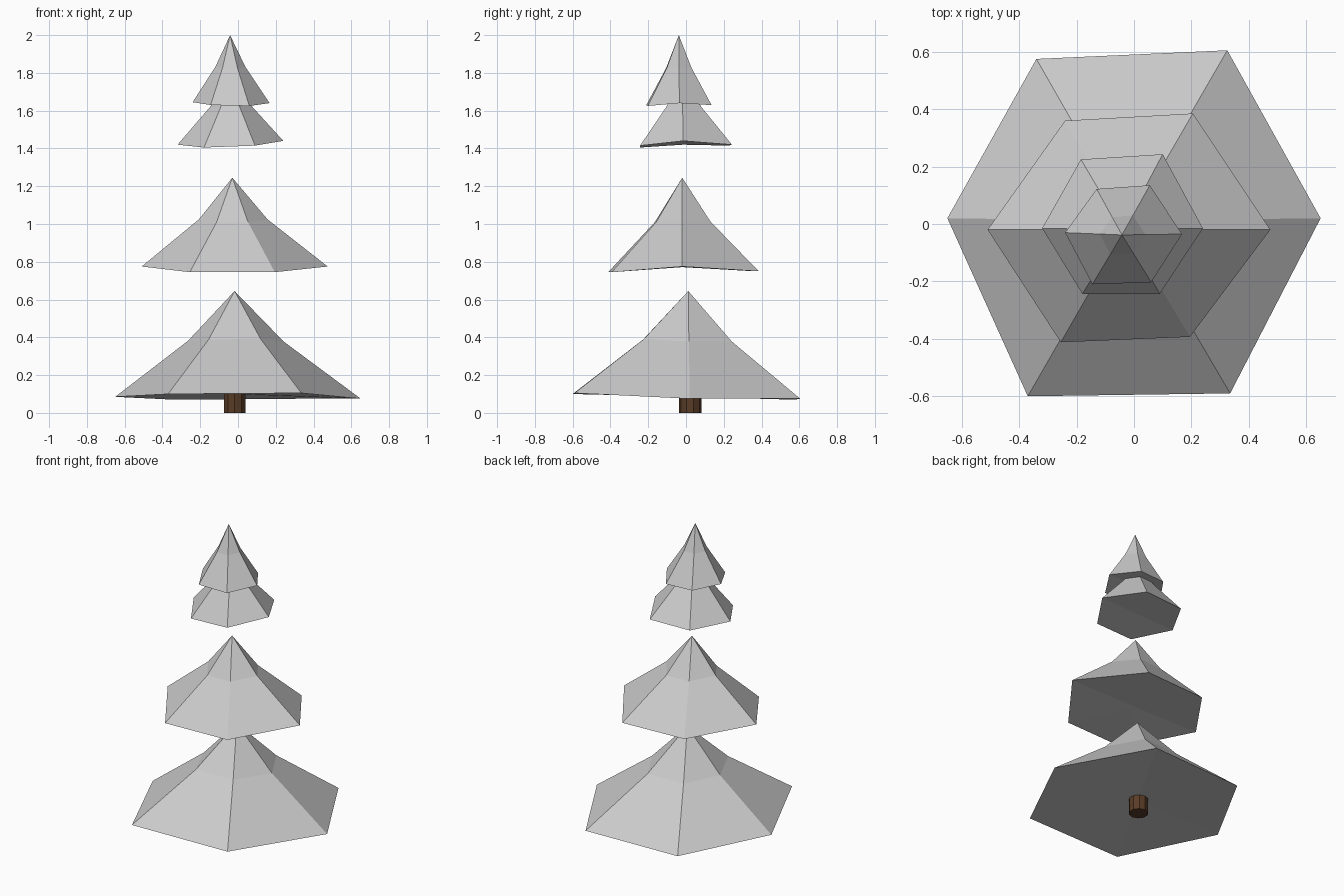
import bpy, bmesh
from mathutils import Vector

if "Cube" in bpy.data.objects:
    bpy.data.objects.remove(bpy.data.objects["Cube"])


def material(name, rgb):
    m = bpy.data.materials.new(name)
    m.diffuse_color = (*rgb, 1)
    m.use_nodes = True
    m.node_tree.nodes["Principled BSDF"].inputs["Base Color"].default_value = m.diffuse_color
    return m


def finish(bm, name, mat=None):
    bmesh.ops.recalc_face_normals(bm, faces=bm.faces[:])
    me = bpy.data.meshes.new(name)
    bm.to_mesh(me)
    bm.free()
    ob = bpy.data.objects.new(name, me)
    bpy.context.collection.objects.link(ob)
    if mat:
        me.materials.append(mat)
    return ob


def tier(name, rim, apex, pinch=0.39, rise=0.53, lift=0.015):
    """Six-sided flared cone: irregular rim, pinched middle ring, apex, closed base."""
    bm = bmesh.new()
    rim = [Vector(p) for p in rim]
    apex = Vector(apex)
    low = []
    mid = []
    for p in rim:
        q = apex.lerp(p, pinch)
        q.z = p.z + (apex.z - p.z) * rise
        low.append(bm.verts.new(p))
        mid.append(bm.verts.new(q))
    top = bm.verts.new(apex)
    base_z = sum(p.z for p in rim) / len(rim) + lift
    base = bm.verts.new((apex.x, apex.y, base_z))
    n = len(rim)
    for i in range(n):
        j = (i + 1) % n
        bm.faces.new((low[i], low[j], mid[j], mid[i]))
        bm.faces.new((mid[i], mid[j], top))
        bm.faces.new((low[j], low[i], base))
    return finish(bm, name)


# Foliage tiers, bottom to top
tier("bottom_branches",
     [(0.65, 0.02, 0.075), (0.325, 0.605, 0.075), (-0.34, 0.575, 0.07),
      (-0.65, 0.02, 0.085), (-0.37, -0.60, 0.10), (0.335, -0.59, 0.105)],
     (-0.018, 0.012, 0.645))
tier("middle_branches",
     [(0.475, -0.02, 0.775), (0.205, 0.385, 0.75), (-0.24, 0.36, 0.75),
      (-0.51, -0.02, 0.775), (-0.255, -0.412, 0.745), (0.195, -0.393, 0.745)],
     (-0.03, -0.02, 1.245), pinch=0.37)
tier("upper_branches",
     [(0.24, -0.015, 1.44), (0.10, 0.243, 1.42), (-0.185, 0.225, 1.415),
      (-0.32, -0.015, 1.42), (-0.18, -0.243, 1.405), (0.09, -0.243, 1.415)],
     (-0.04, -0.02, 1.80), pinch=0.38)
tier("top_branches",
     [(0.167, -0.035, 1.64), (0.055, 0.135, 1.63), (-0.13, 0.122, 1.63),
      (-0.24, -0.03, 1.645), (-0.145, -0.21, 1.63), (0.06, -0.203, 1.625)],
     (-0.042, -0.038, 2.0))

# Short trunk
bpy.ops.mesh.primitive_cylinder_add(vertices=10, radius=0.06, depth=0.13,
                                    location=(-0.018, 0.022, 0.065))
trunk = bpy.context.object
trunk.name = "trunk"
trunk.data.materials.append(material("bark", (0.10, 0.045, 0.02)))
